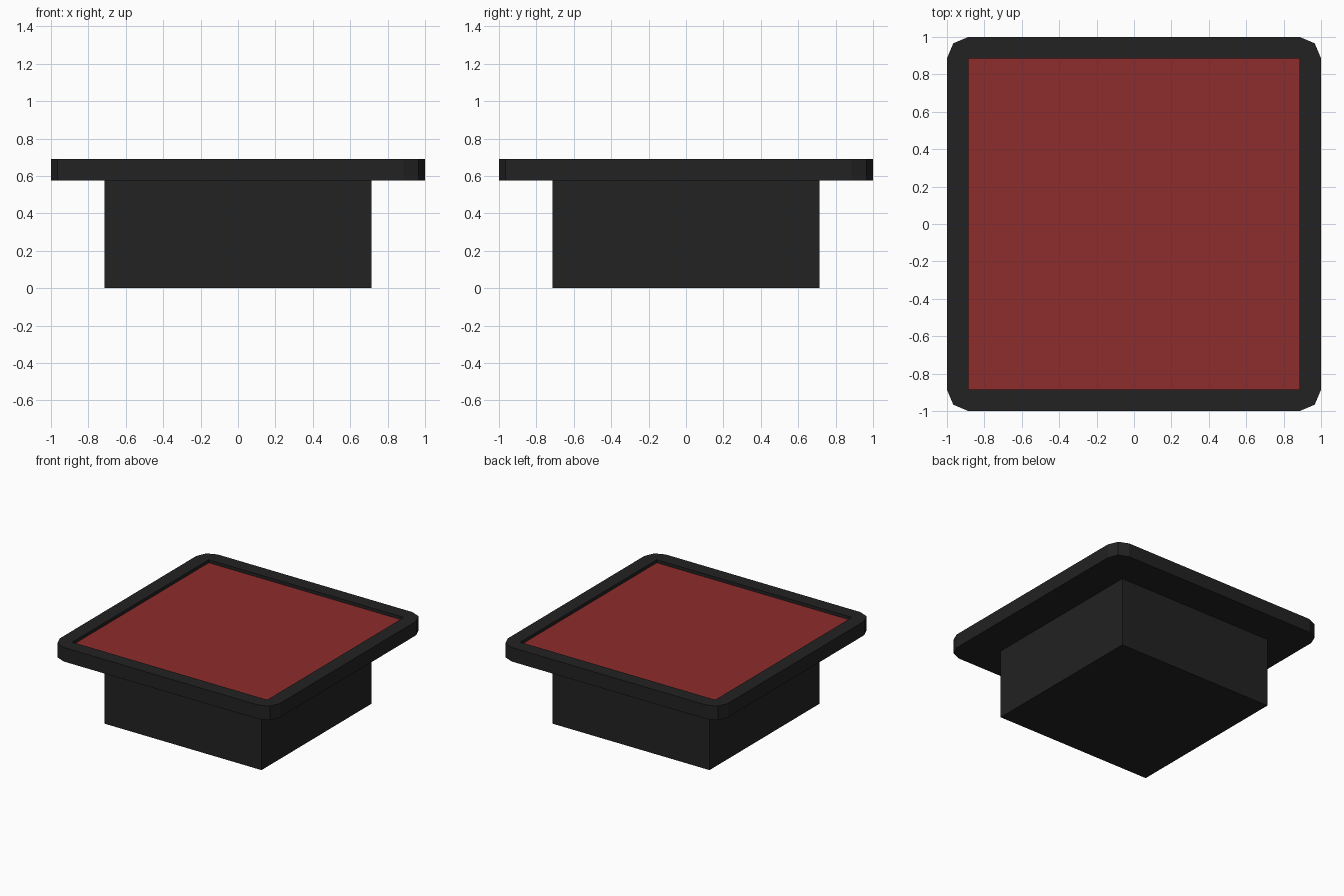
import bpy, bmesh

if "Cube" in bpy.data.objects:
    bpy.data.objects.remove(bpy.data.objects["Cube"])

def material(name, rgb):
    m = bpy.data.materials.new(name)
    m.diffuse_color = (*rgb, 1)
    m.use_nodes = True
    m.node_tree.nodes["Principled BSDF"].inputs["Base Color"].default_value = m.diffuse_color
    return m

black = material("dark_grey", (0.016, 0.016, 0.016))
red = material("deep_red", (0.270, 0.025, 0.025))

def finish(name, bm, mats):
    bmesh.ops.recalc_face_normals(bm, faces=bm.faces[:])
    me = bpy.data.meshes.new(name)
    bm.to_mesh(me)
    bm.free()
    for m in mats:
        me.materials.append(m)
    ob = bpy.data.objects.new(name, me)
    bpy.context.collection.objects.link(ob)

Z0, Z1, RECESS, IN, MID = 0.575, 0.69, 0.025, 0.886, 0.966

# square base block
bm = bmesh.new()
bmesh.ops.create_cube(bm, size=1)
for v in bm.verts:
    v.co.x *= 1.426
    v.co.y *= 1.426
    v.co.z = (v.co.z + 0.5) * Z0
finish("base_block", bm, [black])

# tray top: rounded rim around a recessed red panel
bm = bmesh.new()
outer, inner = [], []
x, y = 1, 1
for i in range(4):
    corner = [(1, IN), (MID, MID), (IN, 1)]
    for a, b in corner:
        for _ in range(i):
            a, b = -b, a
        outer.append((a, b))
    inner.append((x * IN, y * IN))
    x, y = -y, x

def ring(points, z):
    return [bm.verts.new((px, py, z)) for px, py in points]

bottom, top = ring(outer, Z0), ring(outer, Z1)
lip, floor = ring(inner, Z1), ring(inner, Z1 - RECESS)
bm.faces.new(bottom)
for i in range(12):
    j = (i + 1) % 12
    bm.faces.new((bottom[i], bottom[j], top[j], top[i]))
for i in range(4):
    j, k = (i + 1) % 4, 3 * i
    bm.faces.new((lip[i], top[k], top[k + 1]))
    bm.faces.new((lip[i], top[k + 1], top[k + 2]))
    bm.faces.new((lip[i], top[k + 2], top[(k + 3) % 12], lip[j]))
    bm.faces.new((lip[i], lip[j], floor[j], floor[i]))
bm.faces.new(floor).material_index = 1
finish("tray_top", bm, [black, red])
